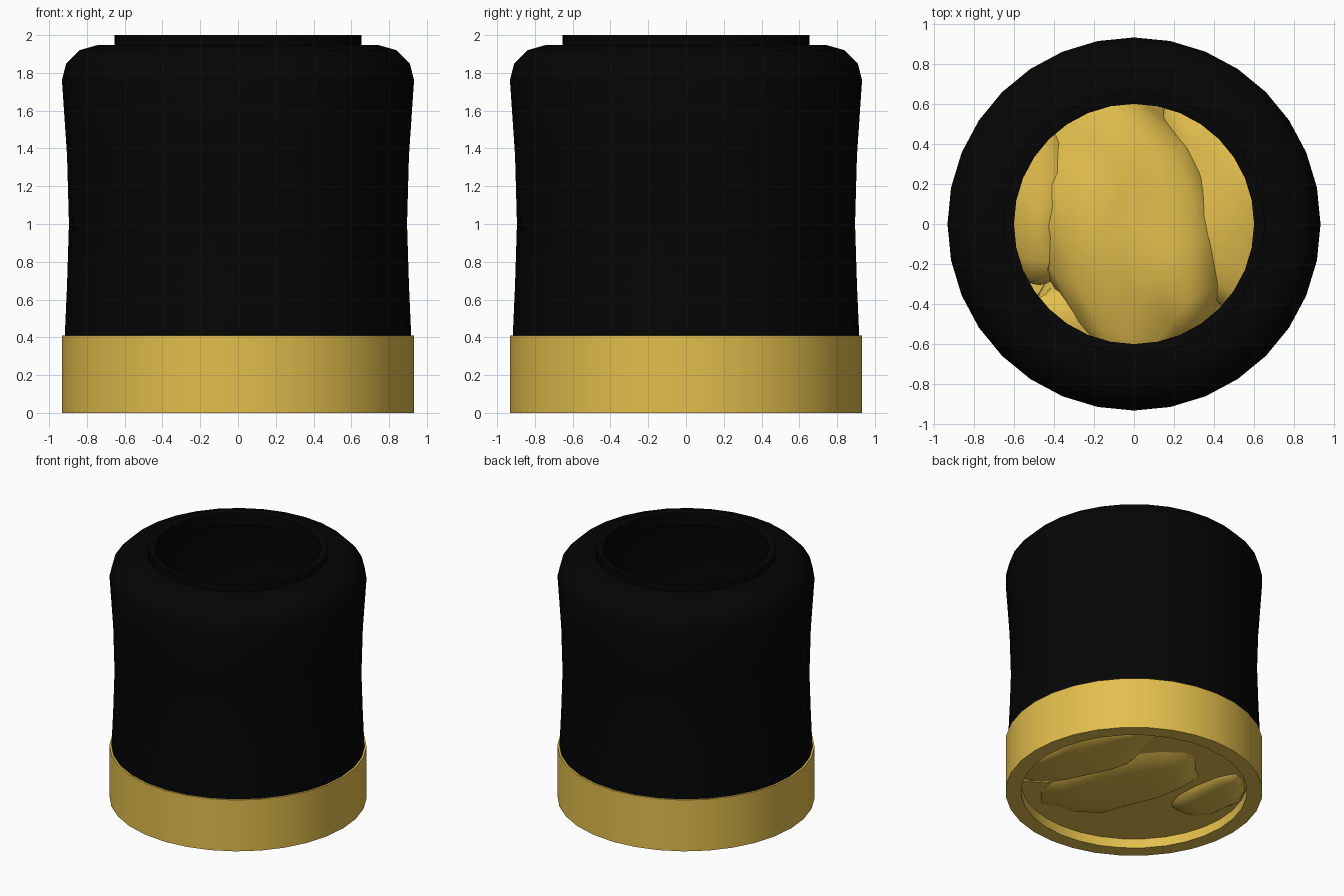
import bpy, bmesh, math
from mathutils import Vector, Matrix, noise

if "Cube" in bpy.data.objects:
    bpy.data.objects.remove(bpy.data.objects["Cube"])


def material(name, col):
    m = bpy.data.materials.new(name)
    m.diffuse_color = (*col, 1)
    m.use_nodes = True
    m.node_tree.nodes["Principled BSDF"].inputs["Base Color"].default_value = m.diffuse_color
    return m


BLACK = material("black", (0.0015, 0.0015, 0.0015))
GOLD = material("gold", (0.77, 0.52, 0.075))


def finish(name, bm, mat, angle):
    bmesh.ops.recalc_face_normals(bm, faces=bm.faces)
    me = bpy.data.meshes.new(name)
    bm.to_mesh(me)
    bm.free()
    ob = bpy.data.objects.new(name, me)
    bpy.context.collection.objects.link(ob)
    me.materials.append(mat)
    bpy.ops.object.select_all(action='DESELECT')
    ob.select_set(True)
    bpy.context.view_layer.objects.active = ob
    bpy.ops.object.shade_smooth_by_angle(angle=math.radians(angle))
    return ob


def lathe(name, prof, mat, n=32, angle=35):
    """Closed (r, z) profile turned about the z axis."""
    bm = bmesh.new()
    rings = []
    for r, z in prof:
        rings.append([bm.verts.new((r * math.cos(2 * math.pi * i / n),
                                    r * math.sin(2 * math.pi * i / n), z))
                      for i in range(n)])
    for k in range(len(rings)):
        a, b = rings[k], rings[(k + 1) % len(rings)]
        for i in range(n):
            j = (i + 1) % n
            bm.faces.new((a[i], a[j], b[j], b[i]))
    return finish(name, bm, mat, angle)


# Waisted jar wall with shoulder and short neck
lathe("jar_body", [
    (0.92, 0.08), (0.917, 0.41), (0.905, 0.68), (0.895, 1.0), (0.905, 1.36),
    (0.932, 1.76), (0.91, 1.85), (0.84, 1.92), (0.745, 1.947), (0.655, 1.947),
    (0.655, 2.0), (0.62, 2.0), (0.60, 1.995), (0.60, 1.90), (0.74, 1.88),
    (0.83, 1.82), (0.865, 1.74), (0.84, 1.36), (0.83, 1.0), (0.84, 0.68),
    (0.85, 0.41), (0.85, 0.08)], BLACK)

# Base band
lathe("base_band", [(0.932, 0), (0.932, 0.41), (0.905, 0.41), (0.905, 0.08),
                    (0.82, 0.08), (0.82, 0)], GOLD)

# Floor plate
bm = bmesh.new()
bmesh.ops.create_cone(bm, cap_ends=True, segments=32, radius1=0.84, radius2=0.84,
                      depth=0.02, matrix=Matrix.Translation((0, 0, 0.085)))
finish("floor_plate", bm, GOLD, 35)


# Lumpy nuggets resting inside, just breaking through the floor
def nugget(name, loc, size, turn, tilt, seed):
    bm = bmesh.new()
    bmesh.ops.create_icosphere(bm, subdivisions=3, radius=1)
    off = Vector((seed * 3.7, seed * 1.9, seed * 5.3))
    mat = (Matrix.Translation(loc) @ Matrix.Rotation(math.radians(turn), 4, 'Z')
           @ Matrix.Rotation(math.radians(tilt), 4, 'Y') @ Matrix.Diagonal((*size, 1)))
    for v in bm.verts:
        lump = noise.noise(v.co * 1.3 + off) * 0.35
        v.co = mat @ (v.co * (1 + lump))
        r = math.hypot(v.co.x, v.co.y)
        if r > 0.81:
            v.co.x *= 0.81 / r
            v.co.y *= 0.81 / r
        if v.co.z < 0.1:    # squash softly against the ground
            v.co.z = 0.1 * math.exp((v.co.z - 0.1) / 0.1)
    finish(name, bm, GOLD, 50)


nugget("nugget_middle", (0.0, 0.05, 0.27), (0.44, 0.85, 0.33), 18, 8, 1)
nugget("nugget_right", (0.52, 0.15, 0.22), (0.36, 0.65, 0.27), 15, 22, 2)
nugget("nugget_left", (-0.55, 0.2, 0.25), (0.27, 0.5, 0.24), 15, -15, 3)
nugget("nugget_front", (-0.2, -0.58, 0.26), (0.45, 0.27, 0.17), -20, 5, 4)
